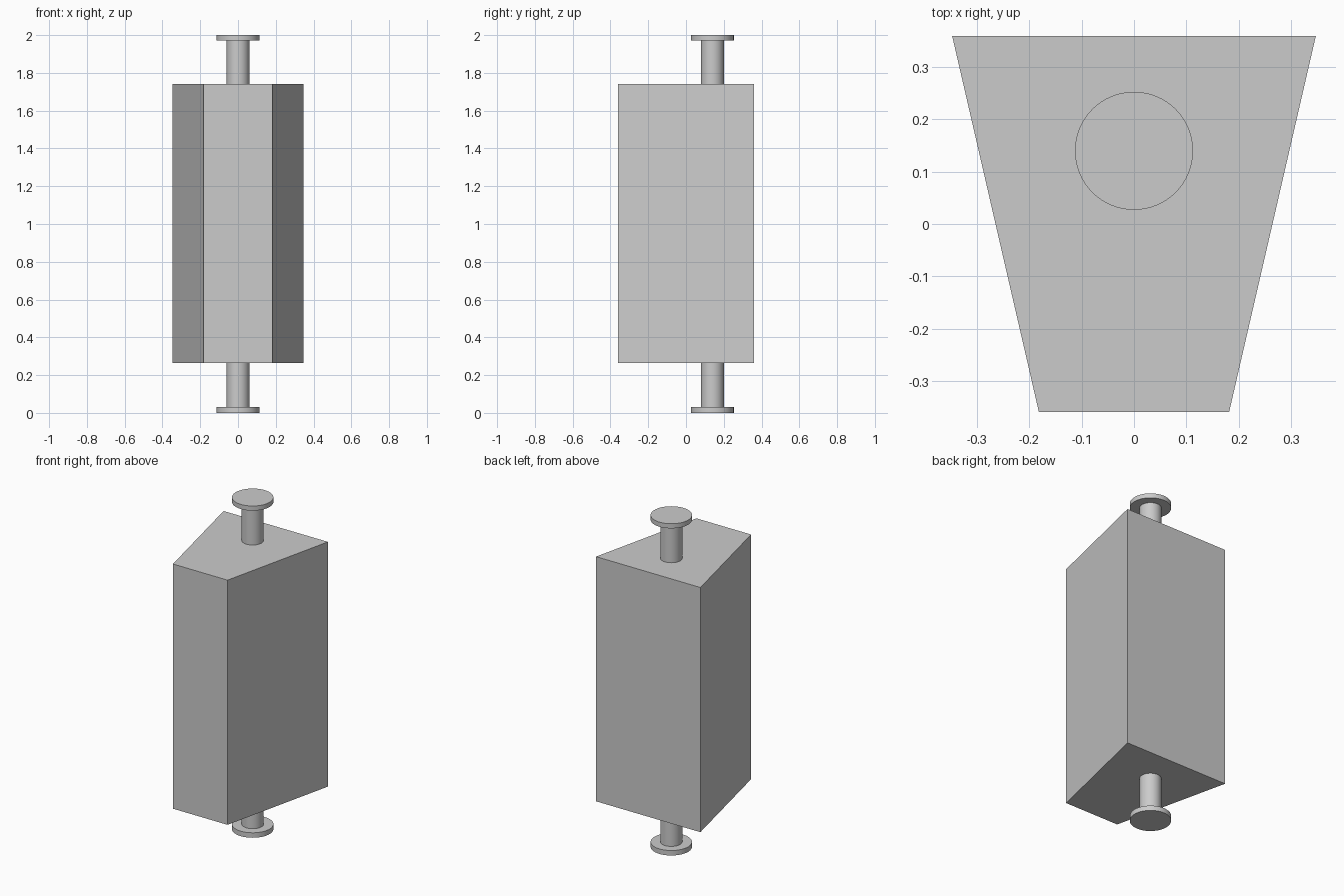
import bpy
import bmesh
import math

cube = bpy.data.objects.get("Cube")
if cube:
    bpy.data.objects.remove(cube, do_unlink=True)

grey = bpy.data.materials.new("light_grey")
grey.use_nodes = True
colour = (0.6, 0.6, 0.6, 1)
grey.diffuse_color = colour
grey.node_tree.nodes["Principled BSDF"].inputs["Base Color"].default_value = colour

AXLE_Y = 0.14
BODY_BOTTOM, BODY_TOP = 0.265, 1.74


def add_object(name, bm):
    bmesh.ops.recalc_face_normals(bm, faces=bm.faces)
    mesh = bpy.data.meshes.new(name)
    bm.to_mesh(mesh)
    bm.free()
    mesh.materials.append(grey)
    obj = bpy.data.objects.new(name, mesh)
    bpy.context.collection.objects.link(obj)
    return obj


# Tapered body, wider at the back
bm = bmesh.new()
outline = [(-0.182, -0.36), (0.182, -0.36), (0.348, 0.36), (-0.348, 0.36)]
base = bm.faces.new([bm.verts.new((x, y, BODY_BOTTOM)) for x, y in outline])
extruded = bmesh.ops.extrude_face_region(bm, geom=[base])["geom"]
top = [v for v in extruded if isinstance(v, bmesh.types.BMVert)]
bmesh.ops.translate(bm, verts=top, vec=(0, 0, BODY_TOP - BODY_BOTTOM))
add_object("body", bm)


# Flanged pins: a lathed profile running from the body to the outer disc
def add_pin(name, body_z, disc_z, end_z):
    bm = bmesh.new()
    profile = [(0, body_z), (0.06, body_z), (0.06, disc_z),
               (0.113, disc_z), (0.113, end_z), (0, end_z)]
    verts = [bm.verts.new((r, AXLE_Y, z)) for r, z in profile]
    edges = [bm.edges.new(pair) for pair in zip(verts, verts[1:])]
    bmesh.ops.spin(bm, geom=verts + edges, cent=(0, AXLE_Y, 0), axis=(0, 0, 1),
                   angle=math.tau, steps=64, use_merge=True)
    bmesh.ops.remove_doubles(bm, verts=bm.verts, dist=0.0001)
    pin = add_object(name, bm)
    bpy.ops.object.select_all(action="DESELECT")
    pin.select_set(True)
    bpy.context.view_layer.objects.active = pin
    bpy.ops.object.shade_smooth_by_angle(angle=math.radians(30))


add_pin("top_pin", BODY_TOP, 1.972, 2.0)
add_pin("bottom_pin", BODY_BOTTOM, 0.03, 0.0)
